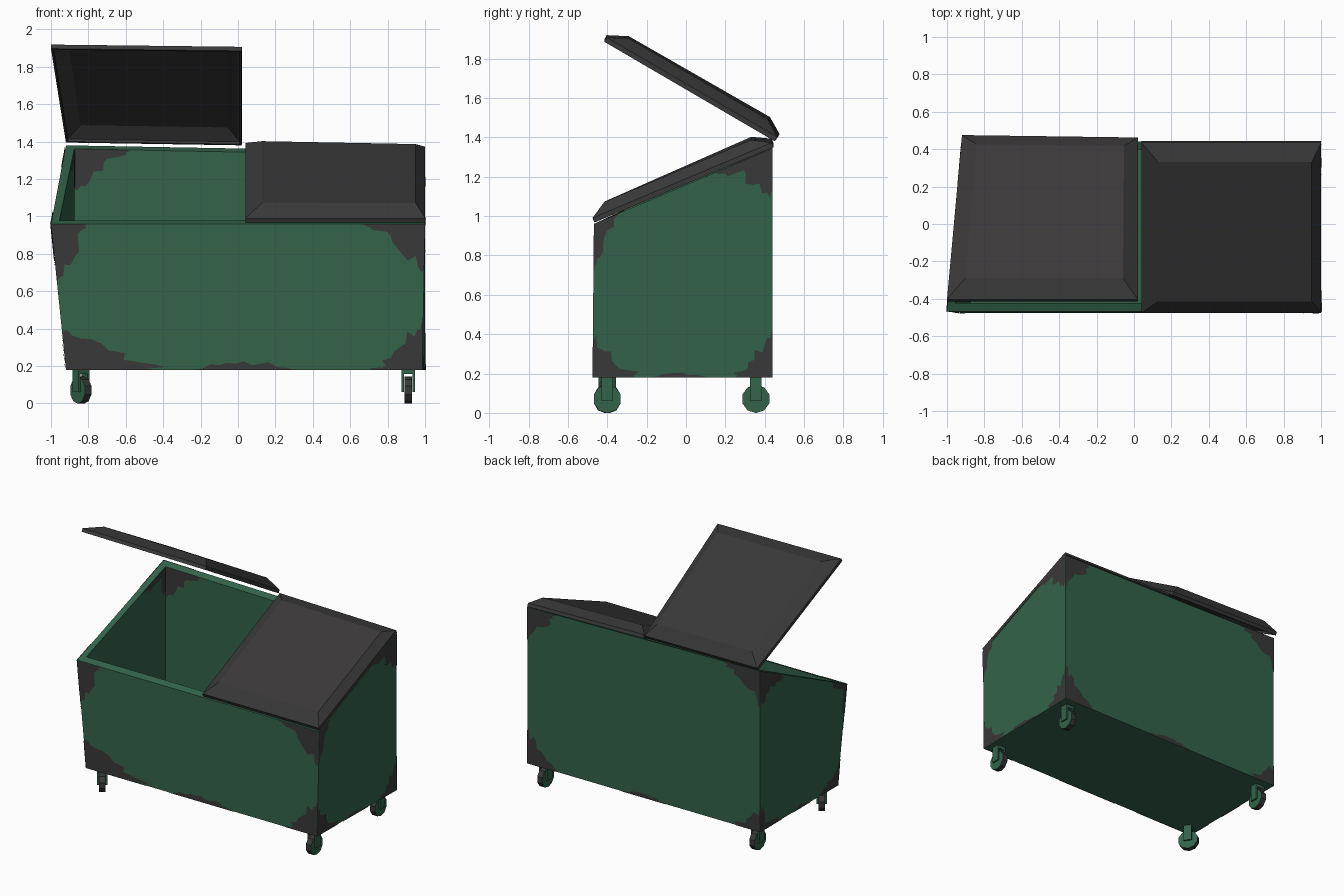
import bpy, bmesh, math, random
from mathutils import Vector, Matrix

if "Cube" in bpy.data.objects:
    bpy.data.objects.remove(bpy.data.objects["Cube"])

random.seed(4)


def material(name, rgb):
    m = bpy.data.materials.new(name)
    m.diffuse_color = (*rgb, 1)
    m.use_nodes = True
    m.node_tree.nodes["Principled BSDF"].inputs["Base Color"].default_value = m.diffuse_color
    return m


GREEN = material("green_paint", (0.033, 0.125, 0.068))
DARK = material("charcoal", (0.042, 0.040, 0.040))


def finish(bm, name, mats, recalc=True):
    if recalc:
        bmesh.ops.recalc_face_normals(bm, faces=bm.faces)
    me = bpy.data.meshes.new(name)
    bm.to_mesh(me)
    bm.free()
    for m in mats:
        me.materials.append(m)
    ob = bpy.data.objects.new(name, me)
    bpy.context.collection.objects.link(ob)
    return ob


def stack(bm, rings):
    """Skin a list of four-point rings, capping the first and last."""
    vs = [[bm.verts.new(p) for p in r] for r in rings]
    for a, b in zip(vs, vs[1:]):
        for i in range(4):
            j = (i + 1) % 4
            bm.faces.new((a[i], a[j], b[j], b[i]))
    return vs


def bilerp(q, u, v):
    return q[0].lerp(q[1], u).lerp(q[3].lerp(q[2], u), v)


# Bin body: open box with a sloping rim and a bent front left corner
V = Vector
bottom = [V((-0.92, -0.475, 0.18)), V((0.985, -0.475, 0.18)), V((1, 0.44, 0.18)), V((-0.92, 0.44, 0.18))]
top = [V((-1, -0.468, 0.96)), V((1, -0.468, 0.96)), V((1, 0.44, 1.345)), V((-0.92, 0.44, 1.38))]
T = 0.045
shift = [V((T, T, 0.019)), V((-T, T, 0.019)), V((-T, -T, -0.019)), V((T, -T, -0.019))]
in_top = [p + s for p, s in zip(top, shift)]
in_bot = [V((p.x + s.x, p.y + s.y, 0.21)) for p, s in zip(bottom, shift)]
bm = bmesh.new()
rings = stack(bm, [bottom, top, in_top, in_bot])
bm.faces.new(rings[0])
bm.faces.new(rings[-1])
finish(bm, "bin_body", [GREEN])

# Worn paint: thin ragged plates; each side is a quad seen from outside
sides = {
    "front": [bottom[0], bottom[1], top[1], top[0]],
    "right": [bottom[1], bottom[2], top[2], top[1]],
    "back": [bottom[2], bottom[3], top[3], top[2]],
    "left": [bottom[3], bottom[0], top[0], top[3]],
    "inner_back": [in_bot[3], in_bot[2], in_top[2], in_top[3]],
    "inner_left": [in_bot[0], in_bot[3], in_top[3], in_top[0]],
}


def plate(bm, q, outline, origin):
    n = (q[1] - q[0]).cross(q[3] - q[0]).normalized() * 0.004
    o = bm.verts.new(bilerp(q, *origin) + n)
    vs = [bm.verts.new(bilerp(q, *p) + n) for p in outline]
    for a, b in zip(vs, vs[1:]):
        f = bm.faces.new((o, a, b))
        f.normal_update()
        if f.normal.dot(n) < 0:
            f.normal_flip()


def corner_patch(bm, q, cu, cv, w, h):
    """Concave ragged patch of w by h metres at corner (cu, cv)."""
    w /= (q[1] - q[0]).length
    h /= ((q[2] - q[1]) if cu else (q[3] - q[0])).length
    pts, n = [], 16
    for i in range(n + 1):
        a = math.pi / 2 * i / n
        k = 1 if i in (0, n) else random.uniform(0.85, 1.2)
        u, v = w * k * max(math.cos(a), 0) ** 2.3, h * k * max(math.sin(a), 0) ** 2.3
        pts.append((1 - u if cu else u, 1 - v if cv else v))
    plate(bm, q, pts, (cu, cv))


def edge_patch(bm, q, u0, u1, h):
    """Low ragged bump along the bottom edge."""
    n = 12
    pts = [(u0 + (u1 - u0) * i / n,
            h * math.sin(math.pi * i / n) * random.uniform(0.4, 1.1)) for i in range(n + 1)]
    plate(bm, q, pts, ((u0 + u1) / 2, 0))


wear = [  # side, corner u, corner v, width, height
    ("front", 0, 1, 0.20, 0.36), ("front", 1, 1, 0.28, 0.26),
    ("front", 0, 0, 0.50, 0.22), ("front", 1, 0, 0.27, 0.26),
    ("right", 0, 1, 0.12, 0.26), ("right", 1, 1, 0.26, 0.24),
    ("right", 0, 0, 0.24, 0.20), ("right", 1, 0, 0.22, 0.22),
    ("back", 0, 1, 0.26, 0.26), ("back", 1, 1, 0.28, 0.24),
    ("back", 0, 0, 0.24, 0.24), ("back", 1, 0, 0.22, 0.16),
    ("left", 0, 1, 0.24, 0.26), ("left", 1, 1, 0.16, 0.24),
    ("left", 0, 0, 0.24, 0.18), ("left", 1, 0, 0.22, 0.18),
    ("inner_back", 0, 1, 0.30, 0.22), ("inner_left", 1, 1, 0.22, 0.22),
]
bm = bmesh.new()
for side, cu, cv, w, h in wear:
    corner_patch(bm, sides[side], cu, cv, w, h)
for side, u0, u1, h in [("front", 0.36, 0.64, 0.07), ("right", 0.3, 0.65, 0.025),
                        ("back", 0.4, 0.6, 0.03), ("left", 0.4, 0.65, 0.03)]:
    edge_patch(bm, sides[side], u0, u1, h)
finish(bm, "worn_paint_patches", [DARK], recalc=False)


# Lids: hollow trays with a thin lip and bevelled raised top
def lid(name, corners, insets):
    q = [V(c) for c in corners]
    n = (q[1] - q[0]).cross(q[3] - q[0]).normalized()
    w, d = (q[1] - q[0]).length, (q[3] - q[0]).length
    l, r, f, b = insets

    def ring(k, h, extra=0.0):
        u0, u1 = (l * k + extra) / w, 1 - (r * k + extra) / w
        v0, v1 = (f * k + extra) / d, 1 - (b * k + extra) / d
        return [bilerp(q, *p) + n * h for p in ((u0, v0), (u1, v0), (u1, v1), (u0, v1))]

    bm = bmesh.new()
    rs = stack(bm, [ring(1, 0.077), ring(0, 0.025), ring(0, 0),
                    ring(0, 0, 0.012), ring(0, 0.015, 0.012), ring(1, 0.06)])
    bm.faces.new(rs[0])
    bm.faces.new(rs[-1])
    finish(bm, name, [DARK])


lid("closed_lid", [(0.04, -0.465, 0.967), (1, -0.465, 0.967), (1, 0.445, 1.35), (0.04, 0.445, 1.37)],
    (0.09, 0.05, 0.09, 0.09))
lid("open_lid", [(-1, -0.415, 1.897), (0.02, -0.415, 1.885), (0.02, 0.45, 1.38), (-0.92, 0.463, 1.395)],
    (0.09, 0.08, 0.10, 0.085))


# Casters: ten-sided wheel between two fork plates under a cross plate
def add_box(bm, size, loc):
    bmesh.ops.create_cube(bm, size=1, matrix=Matrix.Translation(loc) @ Matrix.Diagonal((*size, 1)))


def caster(name, x, y, turn):
    place = Matrix.Translation((x, y, 0)) @ Matrix.Rotation(math.radians(turn), 4, 'Z')
    bm = bmesh.new()
    bmesh.ops.create_cone(bm, cap_ends=True, segments=10, radius1=0.072, radius2=0.072, depth=0.042,
                          matrix=Matrix.Translation((0, 0, 0.071)) @ Matrix.Rotation(math.pi / 2, 4, 'Y')
                          @ Matrix.Rotation(math.pi / 10, 4, 'Z'))
    for f in bm.faces:  # dark tread, green hubs
        f.material_index = 1 if len(f.verts) == 4 else 0
    bm.transform(place)
    finish(bm, name + "_wheel", [GREEN, DARK])
    bm = bmesh.new()
    for s in (-1, 1):
        add_box(bm, (0.012, 0.058, 0.105), (s * 0.029, 0, 0.1125))
    add_box(bm, (0.07, 0.058, 0.025), (0, 0, 0.17))
    bm.transform(place)
    finish(bm, name + "_fork", [GREEN])


caster("front_left_caster", -0.84, -0.40, 35)
caster("front_right_caster", 0.91, -0.40, 0)
caster("back_left_caster", -0.84, 0.355, 0)
caster("back_right_caster", 0.91, 0.355, 0)
